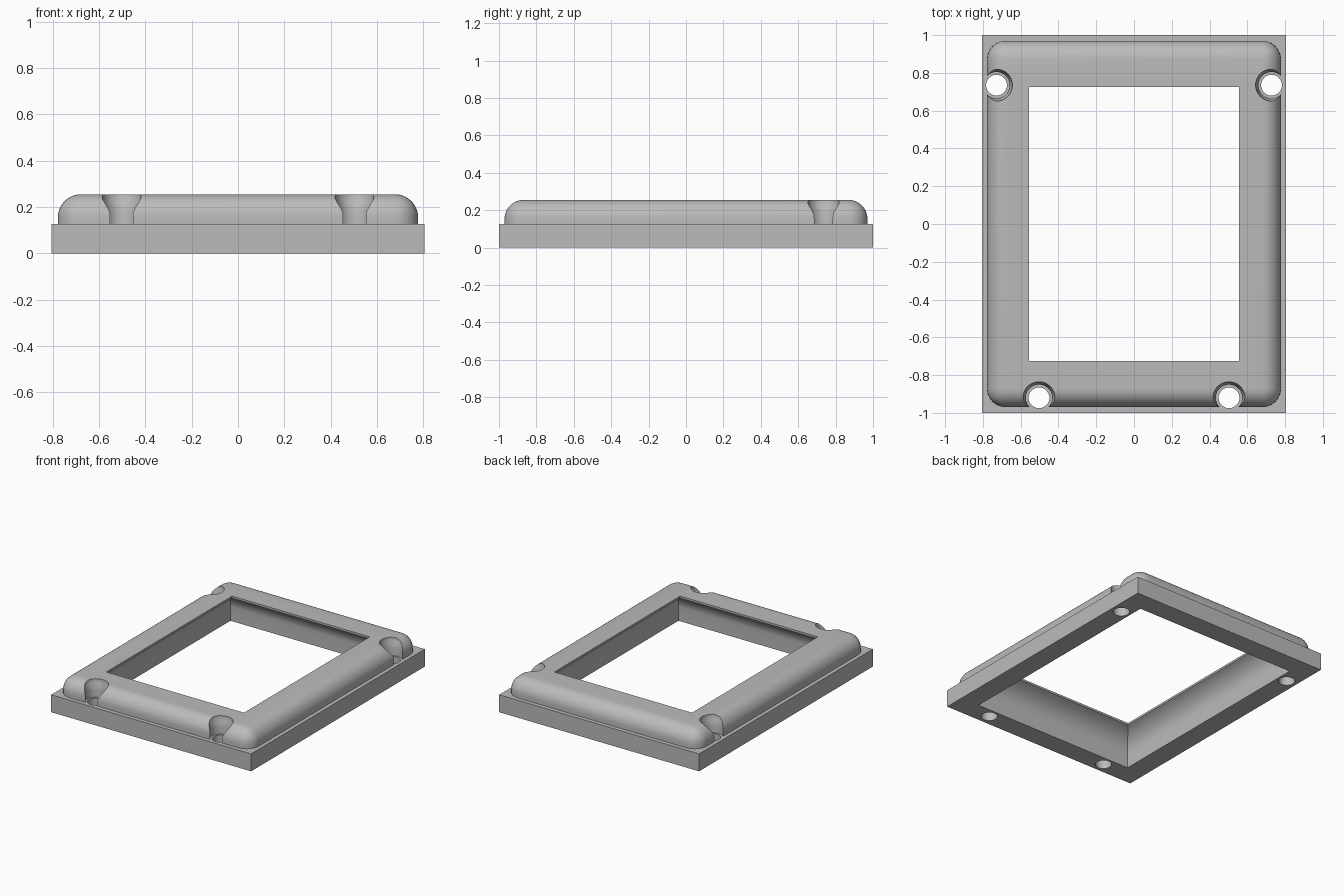
import bpy, bmesh, math
from math import radians

old = bpy.data.objects.get("Cube")
if old:
    bpy.data.objects.remove(old, do_unlink=True)

HALF_X, HALF_Y = 0.806, 1.0
BASE_TOP, RIM_TOP = 0.127, 0.255

grey = bpy.data.materials.new("plain grey")
grey.use_nodes = True
grey.diffuse_color = (0.5, 0.5, 0.5, 1)
grey.node_tree.nodes["Principled BSDF"].inputs["Base Color"].default_value = (0.5, 0.5, 0.5, 1)


def make_object(name, bm):
    bmesh.ops.recalc_face_normals(bm, faces=bm.faces)
    mesh = bpy.data.meshes.new(name)
    bm.to_mesh(mesh)
    bm.free()
    mesh.materials.append(grey)
    obj = bpy.data.objects.new(name, mesh)
    bpy.context.collection.objects.link(obj)
    return obj


def block(name, hx, hy, z0, z1, round_radius=0):
    """Box whose sides and top edges can be rounded, the bottom stays sharp."""
    bm = bmesh.new()
    bmesh.ops.create_cube(bm, size=1)
    for v in bm.verts:
        v.co = (v.co.x * 2 * hx, v.co.y * 2 * hy, z1 if v.co.z > 0 else z0)
    if round_radius:
        edges = [e for e in bm.edges if max(v.co.z for v in e.verts) > z0 + 0.01]
        bmesh.ops.bevel(bm, geom=edges, offset=round_radius, segments=10,
                        profile=0.5, affect='EDGES', clamp_overlap=True)
    return make_object(name, bm)


def loft(name, rings):
    """Closed solid through matching rings of points."""
    bm = bmesh.new()
    loops = [[bm.verts.new(p) for p in ring] for ring in rings]
    n = len(loops[0])
    for a, b in zip(loops, loops[1:]):
        for i in range(n):
            j = (i + 1) % n
            bm.faces.new((a[i], a[j], b[j], b[i]))
    bm.faces.new(loops[0])
    bm.faces.new(loops[-1])
    return make_object(name, bm)


def rect_ring(inset_x, inset_y, z):
    x, y = HALF_X - inset_x, HALF_Y - inset_y
    return [(-x, -y, z), (x, -y, z), (x, y, z), (-x, y, z)]


def circle_ring(cx, cy, r, z, n=40):
    return [(cx + r * math.cos(math.tau * i / n), cy + r * math.sin(math.tau * i / n), z)
            for i in range(n)]


def cut(obj, cutters):
    bpy.context.view_layer.objects.active = obj
    for c in cutters:
        mod = obj.modifiers.new("cut", 'BOOLEAN')
        mod.operation, mod.solver, mod.object = 'DIFFERENCE', 'EXACT', c
        bpy.ops.object.modifier_apply(modifier=mod.name)


# Main bodies
base = block("base_plate", HALF_X, HALF_Y, 0, BASE_TOP)
rim = block("raised_rim", 0.778, 0.97, BASE_TOP, RIM_TOP, 0.1)

# Window opening: straight walls below, curving inward to the lip
STEPS = 8
WALL, LIP_X, LIP_Y, CURVE_START, LIP_Z = 0.15, 0.251, 0.276, 0.1, 0.24
rings = [rect_ring(WALL, WALL, -0.1)]
for i in range(STEPS + 1):
    a = radians(65) * i / STEPS
    t = (1 - math.cos(a)) / (1 - math.cos(radians(65)))
    h = math.sin(a) / math.sin(radians(65))
    rings.append(rect_ring(WALL + (LIP_X - WALL) * t, WALL + (LIP_Y - WALL) * t,
                           CURVE_START + (LIP_Z - CURVE_START) * h))
rings.append(rect_ring(LIP_X, LIP_Y, 0.4))
opening = loft("opening_cutter", rings)

# Screw holes through the base, flared head pockets in the rim
holes, pockets = [], []
for side in (-1, 1):
    for x, y in ((0.503, -0.92), (0.728, 0.735)):
        cx = side * x
        holes.append(loft("hole_cutter", [circle_ring(cx, y, 0.055, z) for z in (-0.1, 0.4)]))
        profile = ((0.07, 0.05), (0.07, 0.18), (0.073, 0.2), (0.08, 0.225), (0.084, 0.24), (0.085, 0.3))
        pockets.append(loft("pocket_cutter", [circle_ring(cx, y, r, z) for r, z in profile]))

cut(base, [opening] + holes)
cut(rim, [opening] + pockets)
for c in [opening] + holes + pockets:
    bpy.data.objects.remove(c, do_unlink=True)

# Smooth curved faces, sharp edges kept
bpy.ops.object.select_all(action='DESELECT')
for obj in (base, rim):
    obj.select_set(True)
bpy.context.view_layer.objects.active = rim
bpy.ops.object.shade_smooth_by_angle(angle=radians(30))
